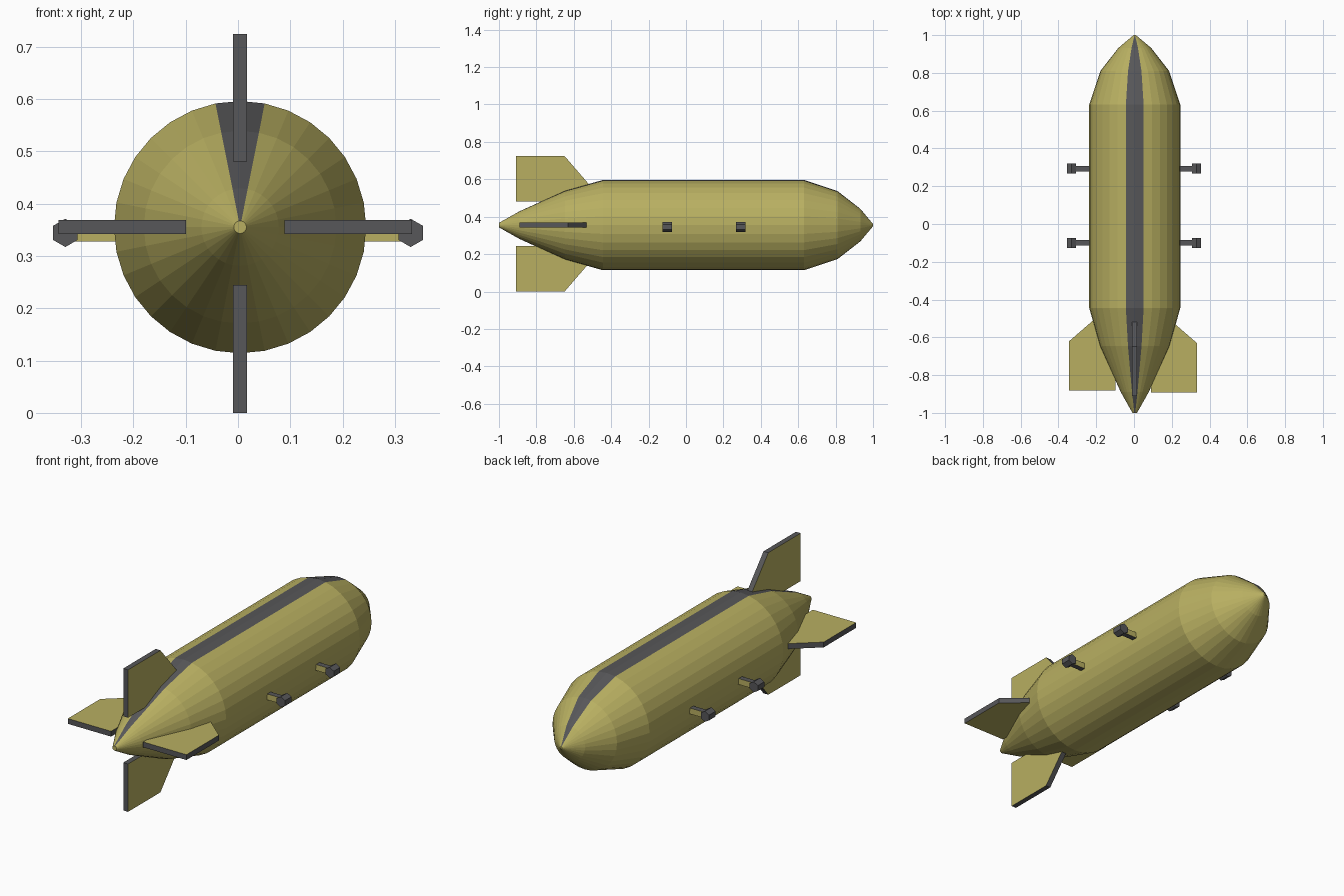
import bpy, bmesh, math
from mathutils import Vector

if "Cube" in bpy.data.objects:
    bpy.data.objects.remove(bpy.data.objects["Cube"])

CX, CZ = 0.004, 0.355     # body axis
SIDES = 32


def material(name, rgb):
    m = bpy.data.materials.new(name)
    m.diffuse_color = (*rgb, 1)
    m.use_nodes = True
    m.node_tree.nodes["Principled BSDF"].inputs["Base Color"].default_value = m.diffuse_color
    return m


OLIVE = material("olive_paint", (0.48, 0.43, 0.12))
DARK = material("dark_grey", (0.095, 0.095, 0.1))


def finish(bm, name, is_dark):
    """Make an object; faces for which is_dark(face) holds get the dark paint."""
    bmesh.ops.recalc_face_normals(bm, faces=bm.faces)
    bm.normal_update()
    for f in bm.faces:
        f.material_index = 1 if is_dark(f) else 0
    me = bpy.data.meshes.new(name)
    bm.to_mesh(me)
    bm.free()
    me.materials.append(OLIVE)
    me.materials.append(DARK)
    ob = bpy.data.objects.new(name, me)
    bpy.context.collection.objects.link(ob)
    return ob


def prism(name, points, offset, is_dark):
    """Extrude a flat outline of 3D points along offset, centred on the outline."""
    bm = bmesh.new()
    off = Vector(offset)
    face = bm.faces.new([bm.verts.new(Vector(p) - off / 2) for p in points])
    ext = bmesh.ops.extrude_face_region(bm, geom=[face], use_keep_orig=True)
    moved = [g for g in ext["geom"] if isinstance(g, bmesh.types.BMVert)]
    bmesh.ops.translate(bm, verts=moved, vec=off)
    return finish(bm, name, is_dark)


# Body: lathed hull with a dark stripe two facets wide along the top
profile = [(-1.0, 0.012), (-0.89, 0.074), (-0.647, 0.184), (-0.445, 0.241),
           (0.632, 0.241), (0.81, 0.182), (0.932, 0.087), (1.0, 0.006)]
bm = bmesh.new()
rings = []
for y, r in profile:
    rings.append([bm.verts.new((CX + r * math.sin(i * math.tau / SIDES), y,
                                CZ + r * math.cos(i * math.tau / SIDES)))
                  for i in range(SIDES)])
for a, b in zip(rings, rings[1:]):
    for i in range(SIDES):
        j = (i + 1) % SIDES
        bm.faces.new((a[i], a[j], b[j], b[i]))
bm.faces.new(rings[0])
bm.faces.new(rings[-1])


def on_stripe(f):
    c = f.calc_center_median()
    angle = math.atan2(c.x - CX, c.z - CZ)
    return len(f.verts) == 4 and abs(angle) < math.tau / SIDES


finish(bm, "hull", on_stripe)

# Tail fins: outline as (distance from rear edge, distance from axis)
fin = [(0, 0.118), (0, 0.362), (0.261, 0.362), (0.395, 0.207), (0.395, 0.118)]
THICK = 0.027
for s, label in ((1, "top"), (-1, "bottom")):
    prism(label + "_fin", [(0.0035, -0.91 + a, 0.362 + s * r) for a, r in fin],
          (THICK, 0, 0), lambda f: abs(f.normal.x) < 0.5)
for s, label, rear in ((1, "right", -0.891), (-1, "left", -0.881)):
    prism(label + "_fin", [(-0.005 + s * (r - 0.024), rear + a, CZ) for a, r in fin],
          (0, 0, THICK), lambda f: abs(f.normal.z) < 0.5)

# Side mounts: short square strut with a hexagonal end knob
for s, side in ((1, "right"), (-1, "left")):
    for y, pos in ((0.293, "front"), (-0.1, "rear")):
        x0, x1 = s * 0.2, s * 0.315
        prism(f"{side}_{pos}_strut",
              [(x0, y, 0.328), (x1, y, 0.328), (x1, y, 0.358), (x0, y, 0.358)],
              (0, 0.028, 0), lambda f: abs(f.normal.y) < 0.5)
        hexagon = [(s * 0.33 + 0.027 * math.sin(k * math.pi / 3), y,
                    0.344 + 0.027 * math.cos(k * math.pi / 3)) for k in range(6)]
        prism(f"{side}_{pos}_knob", hexagon, (0, 0.052, 0), lambda f: True)
